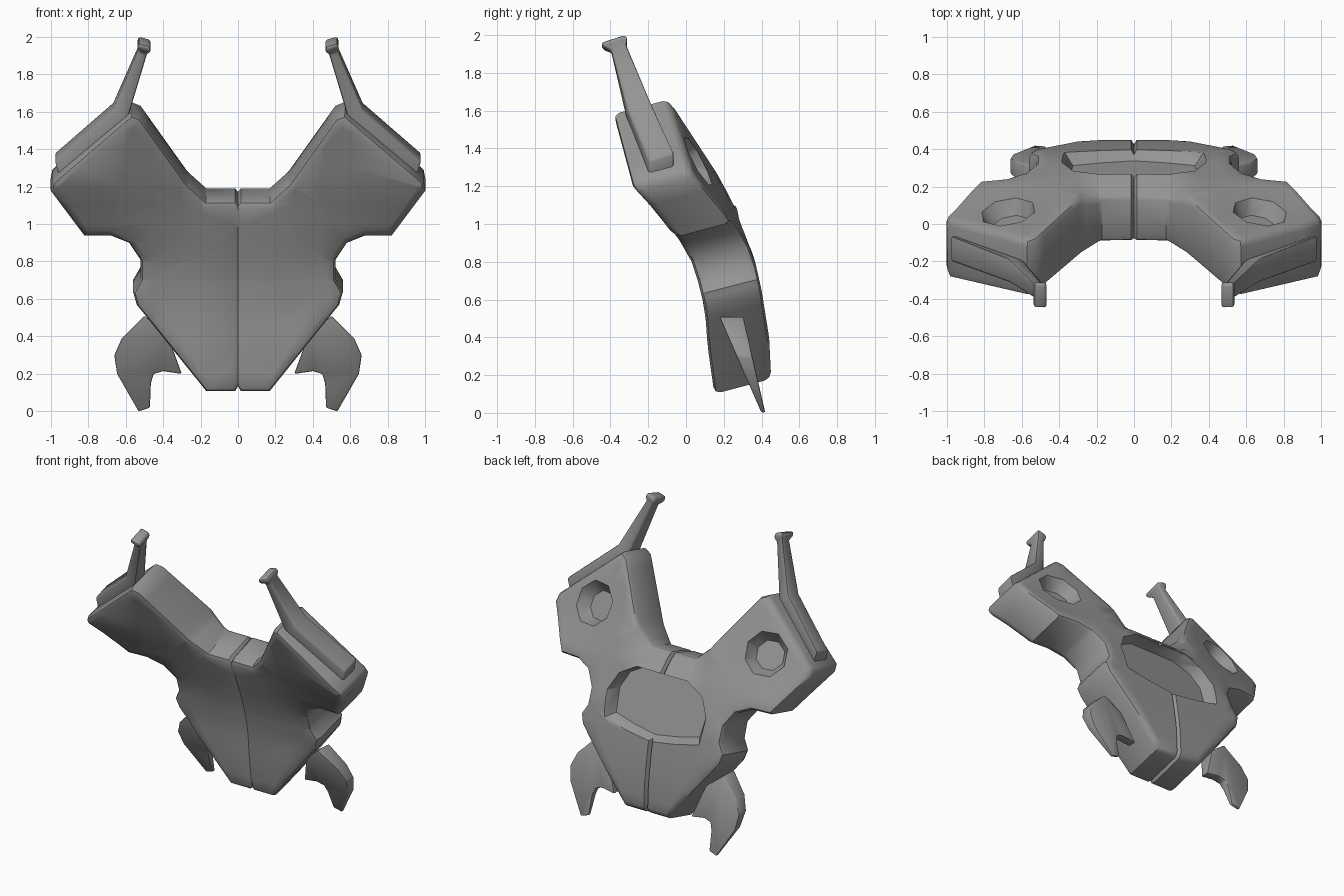
import bpy, bmesh, math
from mathutils import Vector

if "Cube" in bpy.data.objects:
    bpy.data.objects.remove(bpy.data.objects["Cube"])

grey = bpy.data.materials.new("mid grey")
grey.use_nodes = True
grey.diffuse_color = (0.3, 0.3, 0.3, 1)
grey.node_tree.nodes["Principled BSDF"].inputs["Base Color"].default_value = (0.3, 0.3, 0.3, 1)


def make(name, bm, material=grey):
    bmesh.ops.recalc_face_normals(bm, faces=bm.faces)
    mesh = bpy.data.meshes.new(name)
    bm.to_mesh(mesh)
    bm.free()
    obj = bpy.data.objects.new(name, mesh)
    bpy.context.collection.objects.link(obj)
    mesh.materials.append(material)
    return obj


def loft(rings):
    """Closed solid through rings of equal point counts."""
    bm = bmesh.new()
    rows = [[bm.verts.new(p) for p in ring] for ring in rings]
    n = len(rows[0])
    for a, b in zip(rows, rows[1:]):
        for i in range(n):
            bm.faces.new((a[i], a[(i + 1) % n], b[(i + 1) % n], b[i]))
    bm.faces.new(rows[0])
    bm.faces.new(rows[-1][::-1])
    return bm


def both_sides(points):
    return points + [(-x, z) for x, z in reversed(points) if x > 0]


def along(table, z):
    """Linear interpolation in a list of (z, value)."""
    if z <= table[0][0]:
        return table[0][1]
    for (z0, v0), (z1, v1) in zip(table, table[1:]):
        if z <= z1:
            return v0 + (v1 - v0) * (z - z0) / (z1 - z0)
    return v1


def finish(obj, angle=40):
    bpy.ops.object.select_all(action='DESELECT')
    obj.select_set(True)
    bpy.context.view_layer.objects.active = obj
    for mod in list(obj.modifiers):
        bpy.ops.object.modifier_apply(modifier=mod.name)
    bpy.ops.object.shade_smooth_by_angle(angle=math.radians(angle))


# Bent front and back surfaces of the body
FRONT = [(0.1, 0.15), (0.35, 0.115), (0.55, 0.1), (0.75, 0.05), (0.95, -0.03), (1.12, -0.1), (1.58, -0.32)]
BACK = [(0.2, 0.45), (0.4, 0.44), (0.65, 0.4), (0.85, 0.355), (1.0, 0.305), (1.15, 0.25), (1.28, 0.18), (1.66, -0.02)]


def sweep(x, z):
    ramp = min(1, max(0, (z - 0.8) / 0.4))
    return -0.18 * max(0, abs(x) - 0.17) * ramp


def front_y(x, z):
    return along(FRONT, z) + sweep(x, z)


def back_y(x, z):
    dip = 0.07 * min(1, max(0, (z - 1.1) / 0.08)) * min(1, max(0, (0.3 - abs(x)) / 0.1))
    return along(BACK, z) + sweep(x, z) - dip


# Body: flat bevelled slab, sliced, then bent between the two surfaces
DEPTH = 0.3
RISE = 0.08
outline = both_sides([
    (0.17, 0.1), (0.54, 0.56), (0.56, 0.63), (0.52, 0.7), (0.52, 0.8), (0.58, 0.89),
    (0.68, 0.93), (0.82, 0.93), (1.0, 1.17), (0.99, 1.22), (0.57, 1.58), (0.52, 1.56),
    (0.27, 1.21), (0.17, 1.12)])
bm = loft([[(x, y, z) for x, z in outline] for y in (0, DEPTH)])
bmesh.ops.recalc_face_normals(bm, faces=bm.faces)
rims = [e for e in bm.edges if abs(e.verts[0].co.y - e.verts[1].co.y) < 0.001]
bmesh.ops.bevel(bm, geom=rims, offset=0.035, segments=2, profile=0.5, affect='EDGES', clamp_overlap=True)
bmesh.ops.triangulate(bm, faces=[f for f in bm.faces if len(f.verts) > 4])


def cut(point, normal):
    bmesh.ops.bisect_plane(bm, geom=bm.verts[:] + bm.edges[:] + bm.faces[:],
                           plane_co=point, plane_no=normal, dist=0.0001)


for i in range(14):
    cut((0, 0, 0.2 + i * 0.1), (0, 0, 1))
for x in (0, 0.015, 0.2, 0.3, 0.45):
    for s in ((1, -1) if x else (1,)):
        cut((s * x, 0, 0), (1, 0, 0))
for v in bm.verts:
    x, y, z = v.co
    t = y / DEPTH
    seam = abs(x) < 0.001
    z2 = z + RISE * t
    f, b = front_y(x, z), back_y(x, z2)
    if seam:
        f, b = f + 0.01, b - 0.025
        z2 += 0.025 if z < 0.15 else -0.02 if z > 1.08 else 0
    v.co = (x, f + (b - f) * t, z2)
body = make("body", bm)


def carve(name, cutter_bm):
    cutter = make(name, cutter_bm)
    cutter.hide_render = True
    mod = body.modifiers.new(name, 'BOOLEAN')
    mod.operation = 'DIFFERENCE'
    mod.solver = 'EXACT'
    mod.object = cutter
    return cutter


# Back pocket with sloping floor
pocket = both_sides([(0, 0.66), (0.2, 0.69), (0.37, 0.73), (0.39, 0.9), (0.33, 1.02), (0.2, 1.09)])
rings = []
for scale, level in ((0.88, 0), (1, 1), (1.02, 2)):
    ring = []
    for x, z in pocket:
        zz = 0.88 + (z - 0.88) * scale
        floor = 0.34 - 0.42 * (zz - 0.68)
        ring.append((x * scale, (floor, along(BACK, zz), 0.7)[level], zz))
    rings.append(ring)
cutters = [carve("pocket_cutter", loft(rings))]

# Octagonal sockets on the back of the arms
for s in (1, -1):
    centre = Vector((s * 0.67, back_y(0.67, 1.33), 1.33))
    normal = Vector((s * 0.2, 1, 0.56)).normalized()
    side = normal.cross(Vector((0, 0, 1))).normalized()
    up = side.cross(normal)
    rings = []
    for h, r in ((-0.08, 0.1), (0, 0.15), (0.1, 0.2)):
        angles = [math.tau * (i + 0.5) / 8 for i in range(8)]
        rings.append([centre + normal * h + (side * math.cos(a) + up * math.sin(a)) * r for a in angles])
    cutters.append(carve("socket_cutter", loft(rings)))
finish(body)
for c in cutters:
    bpy.data.objects.remove(c)

# Antennas: mounting bar, bent mast and flared head as one loft
sections = [
    ((0.965, -0.13, 1.31), (0.012, 0.048), 0.07),
    ((0.63, -0.25, 1.595), (0.035, 0.035), 0.065),
    ((0.51, -0.355, 1.925), (0.024, 0.01), 0.042),
    ((0.5, -0.375, 1.95), (0.036, 0.012), 0.068),
    ((0.5, -0.385, 1.975), (0.03, 0.008), 0.066)]
across = Vector((0, 0.95, 0.3))
# Fins: tapered hooked plates at the lower sides
fin_outline = [(0.3, 0.2), (0.4, 0.215), (0.45, 0.2), (0.465, 0.15), (0.47, 0.02), (0.53, 0.0),
               (0.645, 0.2), (0.66, 0.3), (0.62, 0.39), (0.5, 0.51), (0.38, 0.42)]
for s, label in ((1, "left"), (-1, "right")):
    rings = []
    for c, (tx, tz), w in sections:
        mid = Vector((s * c[0], c[1], c[2]))
        t = Vector((s * tx, 0, tz))
        a = across * w
        rings.append([mid + t + a, mid + t - a, mid - t - a, mid - t + a])
    antenna = make(label + "_antenna", loft(rings))
    fin = make(label + "_fin", loft([
        [(s * x, 0.4 - 0.44 * z, z) for x, z in fin_outline],
        [(s * x, 0.42 - 0.23 * z, z) for x, z in fin_outline]]))
    for part, width in ((antenna, 0.012), (fin, 0.008)):
        mod = part.modifiers.new("soft edges", 'BEVEL')
        mod.width = width
        mod.segments = 2
        mod.limit_method = 'ANGLE'
        finish(part)
